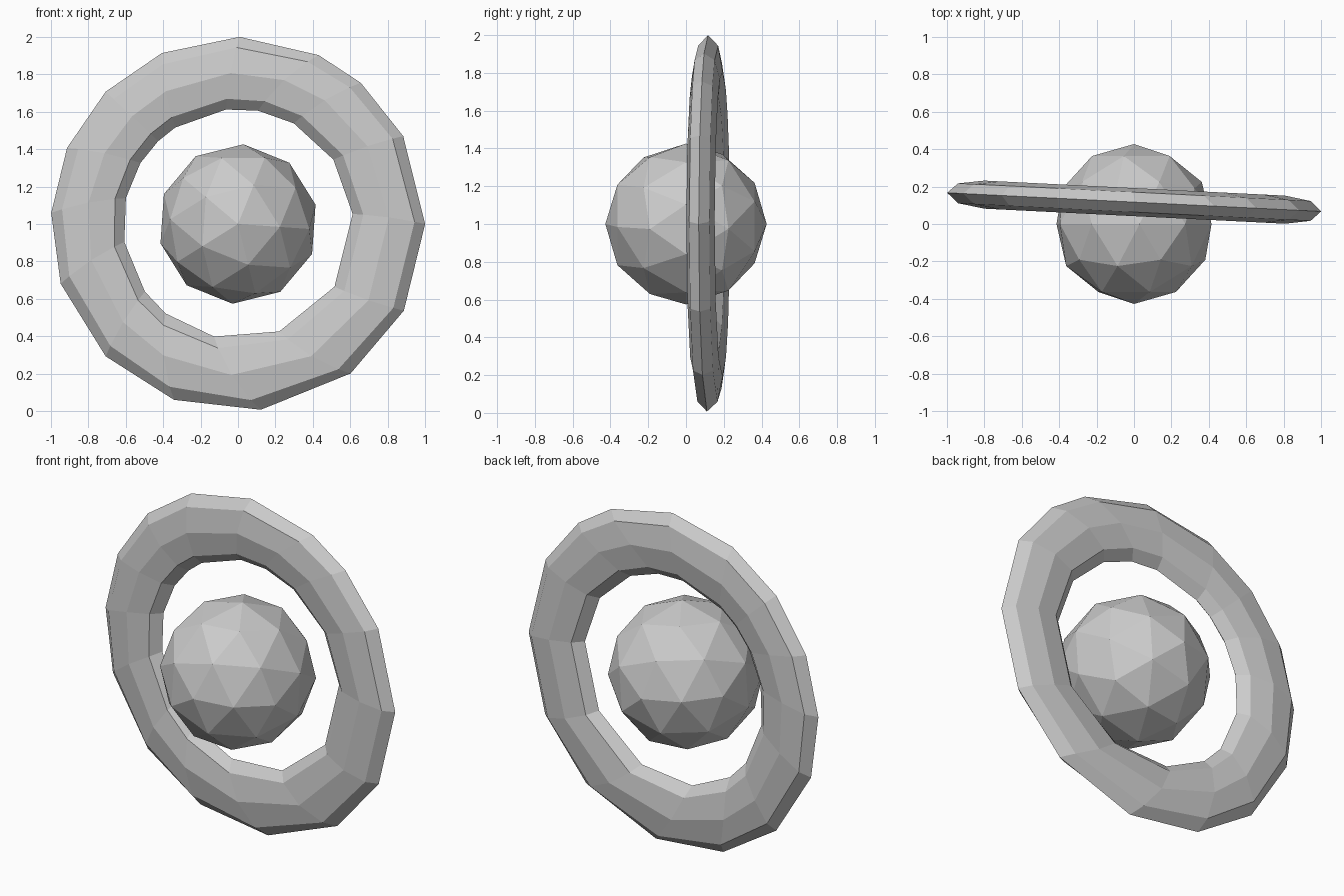
import bpy, bmesh
from math import radians, cos, sin, pi
from mathutils import Matrix

if "Cube" in bpy.data.objects:
    bpy.data.objects.remove(bpy.data.objects["Cube"])


def make_object(name, bm):
    bmesh.ops.recalc_face_normals(bm, faces=bm.faces)
    mesh = bpy.data.meshes.new(name)
    bm.to_mesh(mesh)
    bm.free()
    obj = bpy.data.objects.new(name, mesh)
    bpy.context.collection.objects.link(obj)
    return obj


# Faceted globe in the middle
bm = bmesh.new()
turn = Matrix.Rotation(radians(90), 4, 'X') @ Matrix.Rotation(radians(-4), 4, 'Z')
bmesh.ops.create_icosphere(bm, subdivisions=2, radius=0.427,
                           matrix=Matrix.Translation((0, 0, 1)) @ turn)
make_object("globe", bm)

# Flattened upright ring: uneven, slightly twisted segments
outer_angles = [0, 28, 49, 64.5, 89.5, 114, 135, 156, 176.6, 198.6, 225, 250, 277, 307, 332.4]
inner_angles = [5, 34, 61, 80, 96, 123, 134, 148, 167, 189, 216, 231, 258, 291, 327]
SIDES, HALF_DEPTH, INNER = 8, 0.075, 0.615

bm = bmesh.new()
loops = []
for a_out, a_in in zip(outer_angles, inner_angles):
    loop = []
    for i in range(SIDES):
        t = 2 * pi * i / SIDES
        f = (1 - cos(t)) / 2                      # 0 at outer rim, 1 at inner rim
        r = 1 + (INNER - 1) * f
        a = radians(a_out + (a_in - a_out) * f)
        x = r * cos(a)
        y = 0.117 - 0.05 * x + HALF_DEPTH * sin(t)
        loop.append(bm.verts.new((x, y, 1 + r * sin(a))))
    loops.append(loop)

for k, loop in enumerate(loops):
    nxt = loops[(k + 1) % len(loops)]
    for i in range(SIDES):
        j = (i + 1) % SIDES
        bm.faces.new((loop[i], loop[j], nxt[j], nxt[i]))
make_object("ring", bm)
